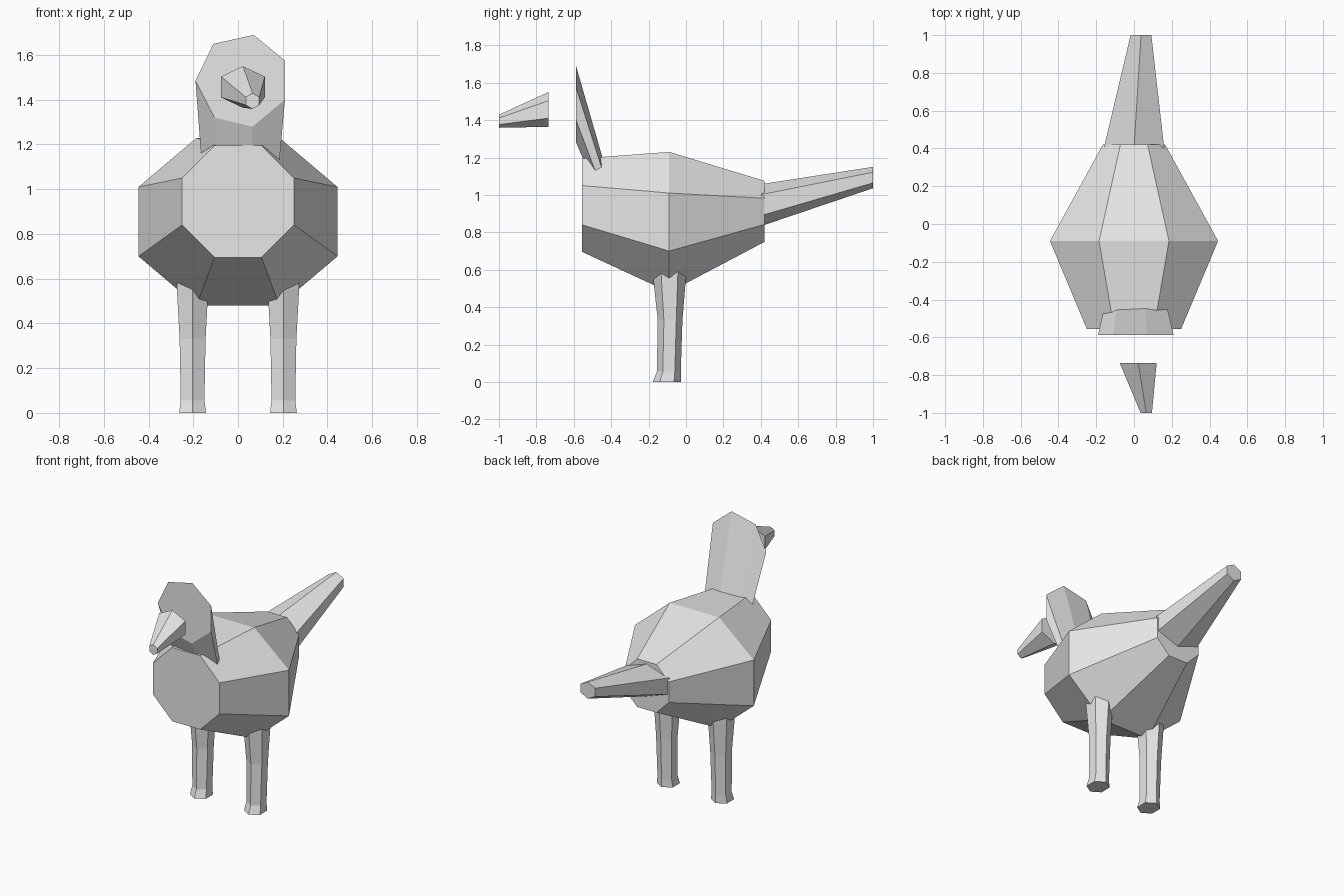
import bpy
import bmesh
from math import sin, cos, tau

cube = bpy.data.objects.get("Cube")
if cube:
    bpy.data.objects.remove(cube, do_unlink=True)

grey = bpy.data.materials.new("light_grey")
grey.use_nodes = True
GREY = (0.8, 0.8, 0.8, 1)
grey.diffuse_color = GREY
grey.node_tree.nodes["Principled BSDF"].inputs["Base Color"].default_value = GREY


def loft(name, rings):
    """Join equal-sized rings of points into a closed, flat-shaded tube."""
    bm = bmesh.new()
    loops = [[bm.verts.new(p) for p in ring] for ring in rings]
    n = len(loops[0])
    for a, b in zip(loops, loops[1:]):
        for i in range(n):
            j = (i + 1) % n
            bm.faces.new((a[i], a[j], b[j], b[i]))
    bm.faces.new(loops[0])
    bm.faces.new(loops[-1])
    bmesh.ops.recalc_face_normals(bm, faces=bm.faces)
    mesh = bpy.data.meshes.new(name)
    bm.to_mesh(mesh)
    bm.free()
    mesh.materials.append(grey)
    obj = bpy.data.objects.new(name, mesh)
    bpy.context.collection.objects.link(obj)
    return obj


def octagon(y, z, wide, narrow, tall, short):
    """Upright eight-sided ring with level top and bottom edges."""
    quarter = [(wide, short), (narrow, tall)]
    half = quarter + [(-x, h) for x, h in reversed(quarter)]
    return [(x, y, z + h) for x, h in half + [(-x, -h) for x, h in half]]


def hexagon(y, x, z, rx, rz):
    """Upright six-sided ring with a point at the top."""
    corners = [(0, 1), (1, 0.5), (1, -0.5), (0, -1), (-1, -0.5), (-1, 0.5)]
    return [(x + rx * a, y, z + rz * b) for a, b in corners]


# Body: faceted barrel, widest in the middle
loft("body", [
    octagon(-0.555, 0.945, 0.25, 0.105, 0.25, 0.105),
    octagon(-0.09, 0.855, 0.445, 0.185, 0.375, 0.155),
    octagon(0.42, 0.912, 0.165, 0.072, 0.163, 0.07),
])

# Tail and beak: tapering six-sided tubes
loft("tail", [hexagon(0.4, 0, 0.945, 0.16, 0.112),
              hexagon(1.0, 0.037, 1.093, 0.055, 0.057)])
loft("beak", [hexagon(-0.735, 0.022, 1.457, 0.098, 0.093),
              hexagon(-1.0, 0.065, 1.394, 0.03, 0.035)])

# Neck: seven-sided, rising steeply out of the body to a flat front
face = [(-0.11, 1.65), (0.07, 1.69), (0.21, 1.575), (0.21, 1.40),
        (0.065, 1.28), (-0.105, 1.32), (-0.19, 1.485)]
loft("neck", [
    [(x, -0.588, z) for x, z in face],
    [(x * 0.82, -0.43, 1.03 + 0.55 * (z - 1.485)) for x, z in face],
])

# Legs: six-sided with flared feet and thighs
sections = [(0, -0.102, 0.06, 0.076), (0.055, -0.092, 0.053, 0.064),
            (0.33, -0.085, 0.058, 0.066), (0.55, -0.088, 0.07, 0.087),
            (0.62, -0.088, 0.072, 0.09)]
for side, x in (("left", 0.203), ("right", -0.203)):
    loft(side + "_leg", [
        [(x + rx * sin(tau * i / 6) / sin(tau / 6), y + ry * cos(tau * i / 6), z)
         for i in range(6)]
        for z, y, rx, ry in sections])
